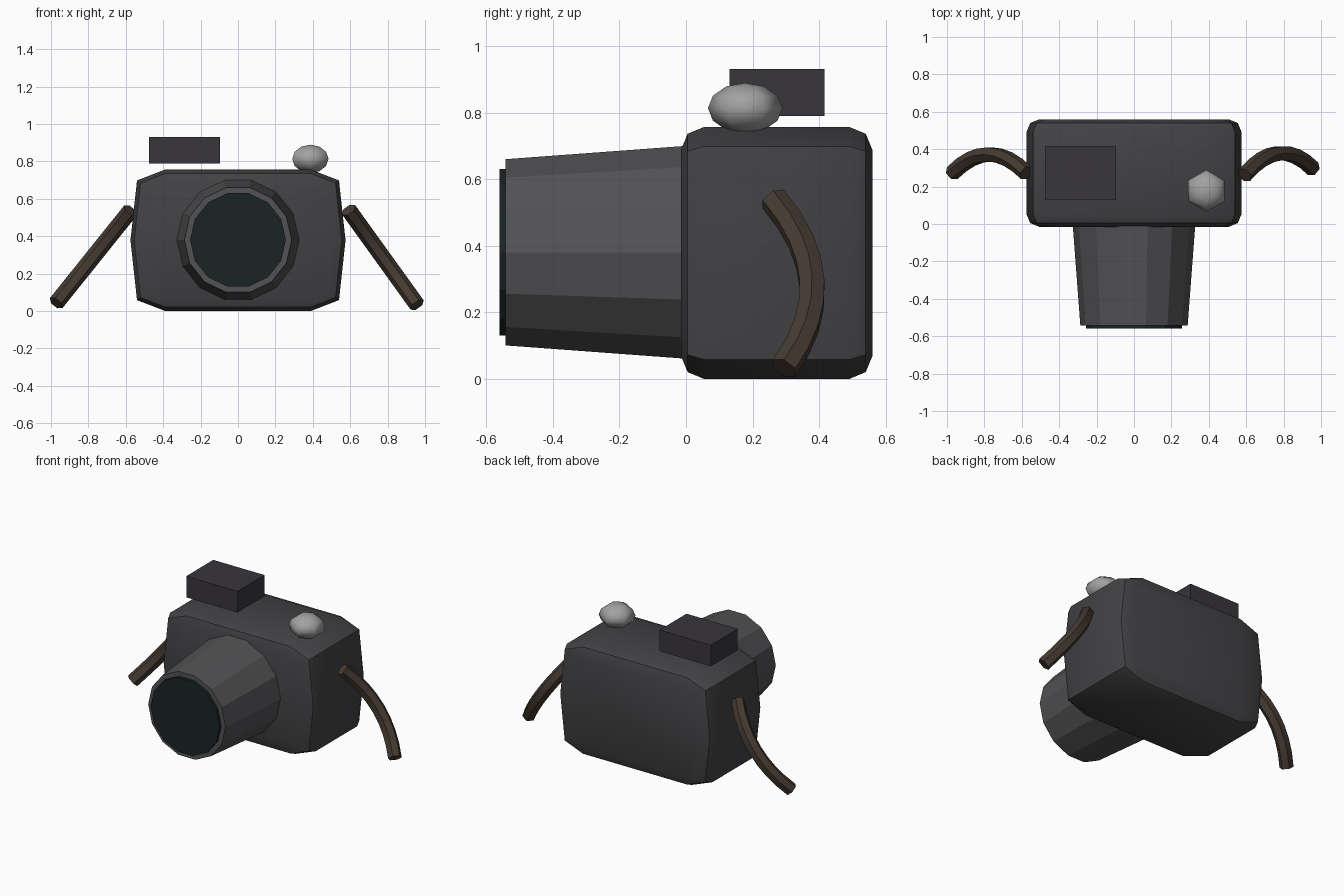
import bpy, bmesh, math
from mathutils import Matrix, Vector

if "Cube" in bpy.data.objects:
    bpy.data.objects.remove(bpy.data.objects["Cube"])


def paint(obj, rgb):
    mat = bpy.data.materials.new(obj.name + "_colour")
    mat.diffuse_color = (*rgb, 1)
    mat.use_nodes = True
    mat.node_tree.nodes["Principled BSDF"].inputs["Base Color"].default_value = mat.diffuse_color
    obj.data.materials.append(mat)


def finish(bm, name, rgb, smooth=None):
    bmesh.ops.recalc_face_normals(bm, faces=bm.faces)
    mesh = bpy.data.meshes.new(name)
    bm.to_mesh(mesh)
    bm.free()
    obj = bpy.data.objects.new(name, mesh)
    bpy.context.collection.objects.link(obj)
    paint(obj, rgb)
    if smooth:
        bpy.ops.object.select_all(action='DESELECT')
        obj.select_set(True)
        bpy.context.view_layer.objects.active = obj
        bpy.ops.object.shade_smooth_by_angle(angle=math.radians(smooth))
    return obj


def barrel(name, r_back, r_front, y_back, y_front, rgb):
    # 14-sided cone along y, with a vertex on the x axis
    bm = bmesh.new()
    n = 14
    rings = [[bm.verts.new((r * math.cos(2 * math.pi * i / n), y,
                            0.38 + r * math.sin(2 * math.pi * i / n)))
              for i in range(n)] for r, y in ((r_back, y_back), (r_front, y_front))]
    for i in range(n):
        j = (i + 1) % n
        bm.faces.new((rings[0][i], rings[0][j], rings[1][j], rings[1][i]))
    for ring in rings:
        bm.faces.new(ring)
    return finish(bm, name, rgb)


def strap(name, points, rgb):
    # six-sided band swept along short straight pieces
    bm = bmesh.new()
    pts = [Vector(p) for p in points]
    side = Vector((pts[-1] - pts[0])).cross(Vector((0, 1, 0))).normalized()
    rings = []
    for i, p in enumerate(pts):
        tangent = (pts[min(i + 1, len(pts) - 1)] - pts[max(i - 1, 0)]).normalized()
        up = tangent.cross(side).normalized()
        rings.append([bm.verts.new(p + 0.043 * (side * math.cos(a) + up * math.sin(a)))
                      for a in (k * math.pi / 3 for k in range(6))])
    for a, b in zip(rings, rings[1:]):
        for i in range(6):
            j = (i + 1) % 6
            bm.faces.new((a[i], a[j], b[j], b[i]))
    bm.faces.new(rings[0])
    bm.faces.new(rings[-1])
    return finish(bm, name, rgb, 40)


# Body: bulging outline extruded in depth, rounded front and back rims
bm = bmesh.new()
quarter = [(0.575, 0.0), (0.54, 0.32), (0.39, 0.378)]
outline = (quarter + [(-x, z) for x, z in reversed(quarter)]
           + [(-x, -z) for x, z in quarter[1:]]
           + [(x, -z) for x, z in reversed(quarter[1:])])
face = bm.faces.new([bm.verts.new((x, -0.015, z + 0.378)) for x, z in outline])
ext = bmesh.ops.extrude_face_region(bm, geom=[face], use_keep_orig=True)
moved = [g for g in ext["geom"] if isinstance(g, bmesh.types.BMVert)]
bmesh.ops.translate(bm, verts=moved, vec=(0, 0.575, 0))
rims = [e for e in bm.edges if abs(e.verts[0].co.y - e.verts[1].co.y) < 1e-4]
bmesh.ops.bevel(bm, geom=rims, offset=0.068, segments=2, profile=0.5, affect='EDGES')
finish(bm, "camera_body", (0.055, 0.055, 0.06), 40)

# Lens barrel and front glass
barrel("lens_barrel", 0.328, 0.287, 0.0, -0.542, (0.085, 0.085, 0.09))
barrel("lens_glass", 0.256, 0.256, -0.52, -0.56, (0.01, 0.017, 0.019))

# Viewfinder block
bm = bmesh.new()
bmesh.ops.create_cube(bm, size=1, matrix=Matrix.Translation((-0.285, 0.273, 0.86))
                      @ Matrix.Diagonal((0.38, 0.286, 0.142, 1)))
finish(bm, "viewfinder", (0.04, 0.036, 0.045))

# Shutter button: squashed six-sided ball
bm = bmesh.new()
bmesh.ops.create_uvsphere(bm, u_segments=6, v_segments=6, radius=1,
                          matrix=Matrix.Translation((0.387, 0.178, 0.813))
                          @ Matrix.Diagonal((0.112, 0.112, 0.076, 1)))
finish(bm, "shutter_button", (0.36, 0.36, 0.36), 70)

# Strap ends: straight from the front, bowed towards the back
for label, sx, start, end in (("right", 1, (0.592, 0.262, 0.54), (0.958, 0.295, 0.032)),
                              ("left", -1, (0.575, 0.272, 0.537), (0.972, 0.272, 0.042))):
    path = []
    for i in range(9):
        t = i / 8
        p = Vector(start).lerp(Vector(end), t)
        p.y += 0.1 * 4 * t * (1 - t)
        path.append((sx * p.x, p.y, p.z))
    strap("strap_" + label, path, (0.06, 0.043, 0.031))
